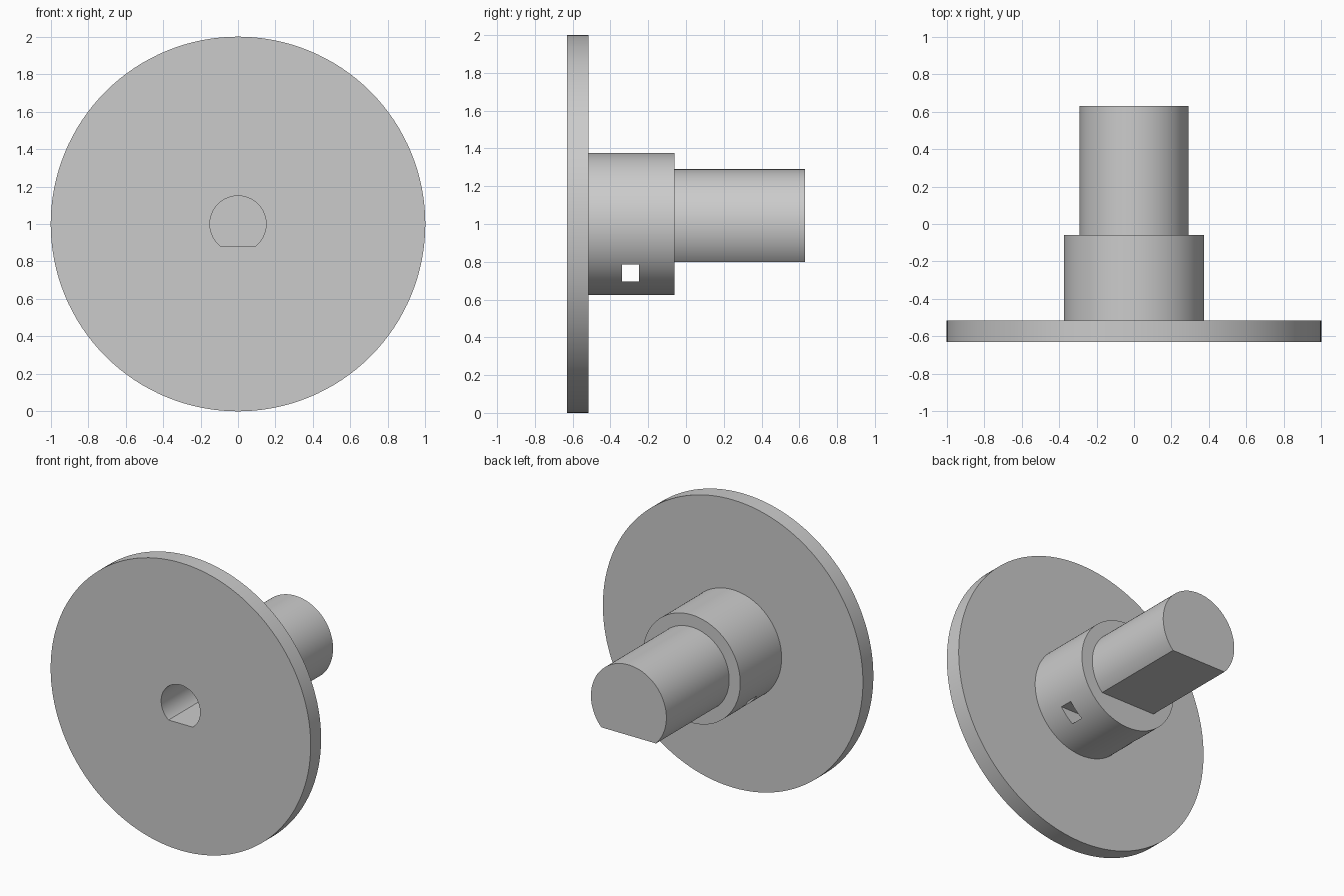
import bpy, bmesh, math

if "Cube" in bpy.data.objects:
    bpy.data.objects.remove(bpy.data.objects["Cube"], do_unlink=True)

AXIS_Z = 1.0
FLANGE_FRONT, HUB_FRONT, SHAFT_FRONT, SHAFT_BACK = -0.63, -0.515, -0.06, 0.63

grey = bpy.data.materials.new("plain grey")
grey.use_nodes = True
grey.diffuse_color = (0.6, 0.6, 0.6, 1)
grey.node_tree.nodes["Principled BSDF"].inputs["Base Color"].default_value = grey.diffuse_color


def round_bar(name, radius, y0, y1, flat=None, steps=128):
    """Bar along y; flat is the depth of an optional chord below the axis."""
    start = -math.pi / 2
    half_gap = math.acos(flat / radius) if flat else 0
    sweep = 2 * (math.pi - half_gap)
    count = steps + 1 if flat else steps
    bm = bmesh.new()
    ring = []
    for i in range(count):
        a = start + half_gap + sweep * i / steps
        ring.append(bm.verts.new((radius * math.cos(a), y0, AXIS_Z + radius * math.sin(a))))
    face = bm.faces.new(ring)
    extruded = bmesh.ops.extrude_face_region(bm, geom=[face])["geom"]
    moved = [v for v in extruded if isinstance(v, bmesh.types.BMVert)]
    bmesh.ops.translate(bm, verts=moved, vec=(0, y1 - y0, 0))
    bmesh.ops.recalc_face_normals(bm, faces=bm.faces)
    mesh = bpy.data.meshes.new(name)
    bm.to_mesh(mesh)
    bm.free()
    mesh.materials.append(grey)
    obj = bpy.data.objects.new(name, mesh)
    bpy.context.collection.objects.link(obj)
    return obj


def activate(obj):
    bpy.ops.object.select_all(action="DESELECT")
    obj.select_set(True)
    bpy.context.view_layer.objects.active = obj


def cut(obj, cutter):
    mod = obj.modifiers.new("cut", "BOOLEAN")
    mod.operation, mod.solver, mod.object = "DIFFERENCE", "EXACT", cutter
    activate(obj)
    bpy.ops.object.modifier_apply(modifier=mod.name)


# Main parts
flange = round_bar("flange_disc", 1.0, FLANGE_FRONT, HUB_FRONT)
hub = round_bar("hub", 0.375, HUB_FRONT, SHAFT_FRONT)
shaft = round_bar("flatted_shaft", 0.29, SHAFT_FRONT, SHAFT_BACK, flat=0.2)

# D-shaped bore through flange and hub, closed by the shaft
bore = round_bar("bore_cutter", 0.15, FLANGE_FRONT - 0.1, SHAFT_FRONT + 0.1, flat=0.118)
cut(flange, bore)
cut(hub, bore)

# Square cross hole below the bore
bpy.ops.mesh.primitive_cube_add(size=1, location=(0, -0.295, 0.74))
slot = bpy.context.object
slot.scale = (1, 0.09, 0.09)
bpy.context.view_layer.update()
slot.data.materials.append(grey)
cut(hub, slot)

for cutter in (bore, slot):
    bpy.data.objects.remove(cutter, do_unlink=True)

for part in (flange, hub, shaft):
    activate(part)
    bpy.ops.object.shade_smooth_by_angle(angle=math.radians(30))
